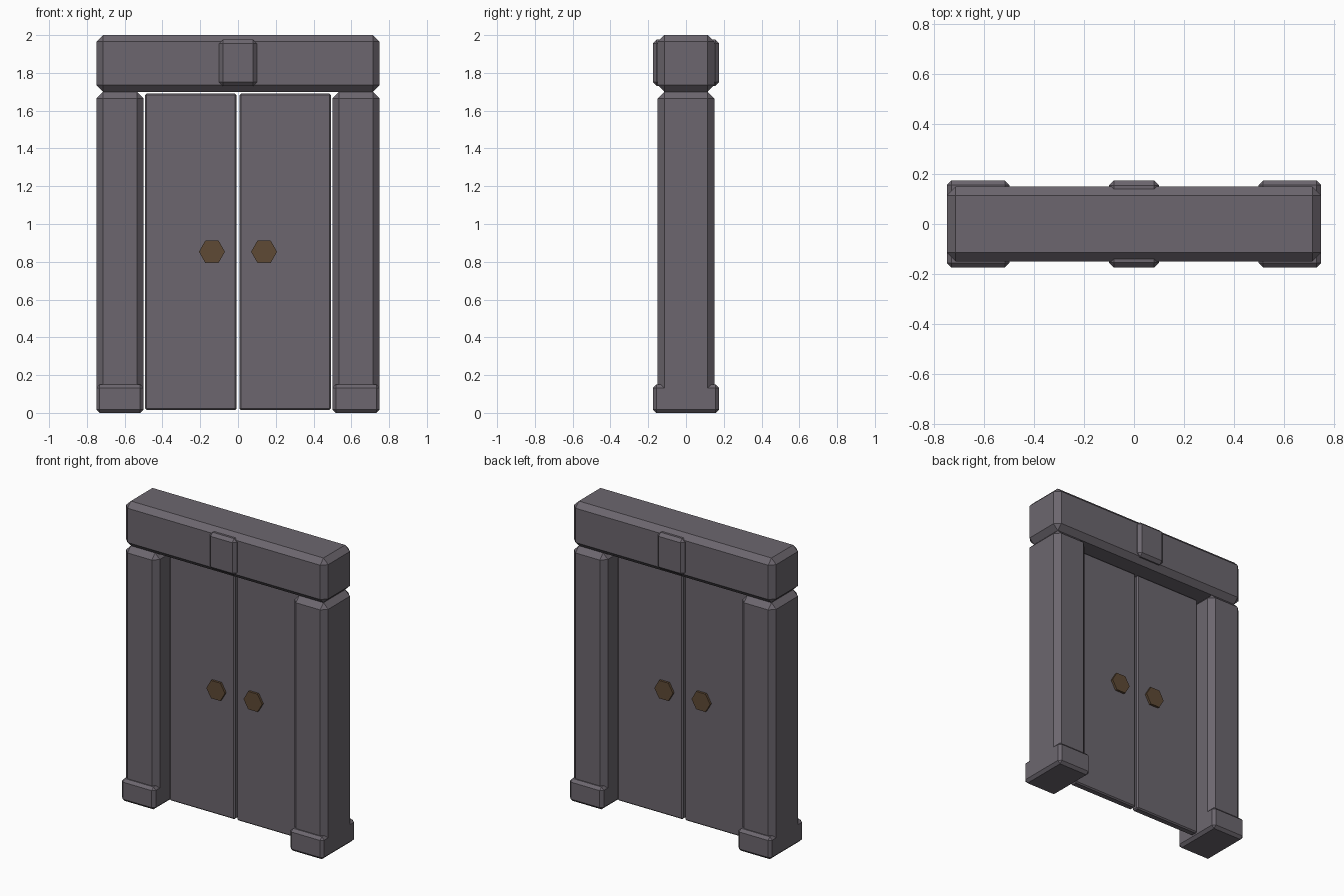
import bpy
import math

cube = bpy.data.objects.get("Cube")
if cube:
    bpy.data.objects.remove(cube, do_unlink=True)


def make_material(name, colour):
    mat = bpy.data.materials.new(name)
    mat.use_nodes = True
    mat.diffuse_color = colour
    mat.node_tree.nodes["Principled BSDF"].inputs["Base Color"].default_value = colour
    return mat


stone = make_material("purple grey stone", (0.150, 0.134, 0.157, 1))
bronze = make_material("dull bronze", (0.112, 0.067, 0.035, 1))


def block(name, centre, size, bevel):
    """Chamfered box given by its centre and full size."""
    bpy.ops.mesh.primitive_cube_add(size=1, location=centre)
    obj = bpy.context.object
    obj.name = name
    obj.scale = size
    bpy.ops.object.transform_apply(location=False, rotation=False, scale=True)
    mod = obj.modifiers.new("chamfer", "BEVEL")
    mod.width = bevel
    mod.segments = 1
    obj.data.materials.append(stone)
    return obj


# Beam across the top, with a keystone showing on both faces
block("lintel", (0, 0, 1.85), (1.5, 0.3, 0.3), 0.035)
block("keystone", (0, 0, 1.853), (0.2, 0.35, 0.245), 0.02)

for side, label in ((1, "left"), (-1, "right")):
    # Side post and its wider foot
    block(label + "_pillar", (side * 0.625, 0, 0.85), (0.25, 0.3, 1.7), 0.035)
    block(label + "_pillar_base", (side * 0.625, 0, 0.075), (0.25, 0.35, 0.15), 0.018)

    # Door leaf
    block(label + "_door", (side * 0.25, 0, 0.853), (0.485, 0.05, 1.675), 0.008)

    # Hexagonal knob passing through the door
    bpy.ops.mesh.primitive_cylinder_add(
        vertices=6, radius=0.069, depth=0.08,
        location=(side * 0.138, 0, 0.853), rotation=(math.pi / 2, math.pi / 6, 0))
    knob = bpy.context.object
    knob.name = label + "_knob"
    knob.data.materials.append(bronze)
